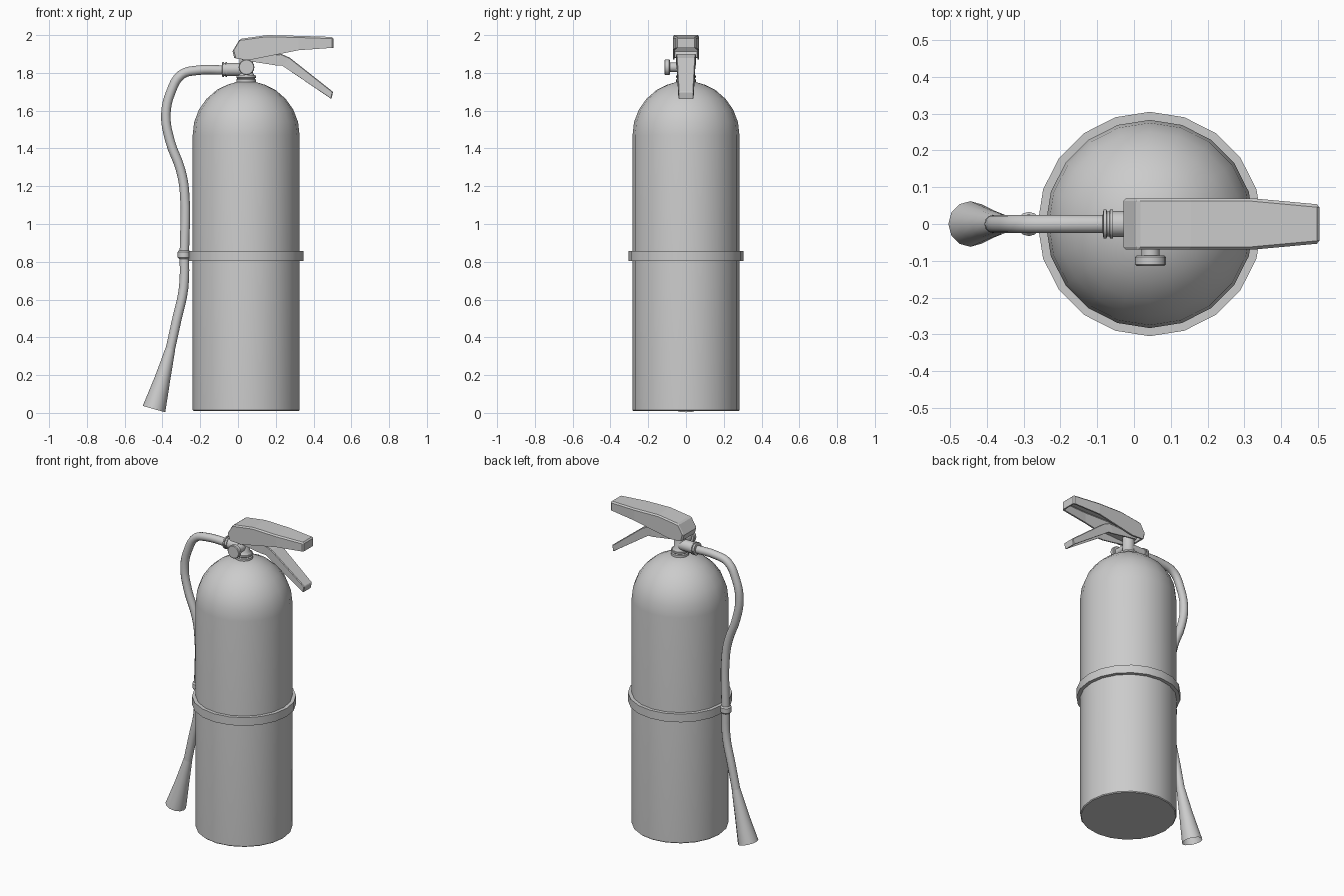
import bpy, bmesh, math
from mathutils import Vector, Matrix

if "Cube" in bpy.data.objects:
    bpy.data.objects.remove(bpy.data.objects["Cube"])

CX = 0.043  # axis of the tank


def finish(name, bm, angle=35):
    bmesh.ops.recalc_face_normals(bm, faces=bm.faces)
    me = bpy.data.meshes.new(name)
    bm.to_mesh(me)
    bm.free()
    ob = bpy.data.objects.new(name, me)
    bpy.context.collection.objects.link(ob)
    smooth(ob, angle)
    return ob


def smooth(ob, angle=35):
    bpy.ops.object.select_all(action='DESELECT')
    ob.select_set(True)
    bpy.context.view_layer.objects.active = ob
    bpy.ops.object.shade_smooth_by_angle(angle=math.radians(angle))


def lathe(name, profile, origin, axis=(0, 0, 1), sides=20, closed=False):
    """Revolve (radius, height) points about an axis; ends are capped unless closed."""
    bm = bmesh.new()
    rot = Vector((0, 0, 1)).rotation_difference(Vector(axis)).to_matrix().to_4x4()
    mat = Matrix.Translation(origin) @ rot
    rings = []
    for r, h in profile:
        rings.append([bm.verts.new(mat @ Vector((r * math.sin(math.tau * i / sides),
                                                 r * math.cos(math.tau * i / sides), h)))
                      for i in range(sides)])
    pairs = list(zip(rings, rings[1:]))
    if closed:
        pairs.append((rings[-1], rings[0]))
    else:
        bm.faces.new(rings[0])
        bm.faces.new(rings[-1])
    for a, b in pairs:
        for i in range(sides):
            j = (i + 1) % sides
            bm.faces.new((a[i], a[j], b[j], b[i]))
    return finish(name, bm)


def tube(name, points, steps=4):
    """Smooth tube through (x, z, radius) points in the y = 0 plane, open ends."""
    cu = bpy.data.curves.new(name, 'CURVE')
    cu.dimensions = '3D'
    cu.bevel_depth = 1.0
    cu.bevel_resolution = 4
    cu.resolution_u = steps
    sp = cu.splines.new('BEZIER')
    sp.bezier_points.add(len(points) - 1)
    for p, (x, z, r) in zip(sp.bezier_points, points):
        p.co = (x, 0, z)
        p.radius = r
        p.handle_left_type = p.handle_right_type = 'AUTO'
    ob = bpy.data.objects.new(name, cu)
    bpy.context.collection.objects.link(ob)
    bpy.ops.object.select_all(action='DESELECT')
    ob.select_set(True)
    bpy.context.view_layer.objects.active = ob
    bpy.ops.object.convert(target='MESH')
    smooth(bpy.context.view_layer.objects.active, 50)


def channel(name, stations, bevel, thick):
    """Pressed-metal channel, open underneath: (bottom xz, top xz, half width)."""
    bm = bmesh.new()
    rows = []
    for (bx, bz), (tx, tz), w in stations:
        rows.append([bm.verts.new(c) for c in
                     ((bx, -w, bz), (tx, -w, tz), (tx, w, tz), (bx, w, bz))])
    for a, b in zip(rows, rows[1:]):
        for i in range(3):
            bm.faces.new((a[i], a[i + 1], b[i + 1], b[i]))
    bm.faces.new(rows[0])
    bm.faces.new(rows[-1])
    bmesh.ops.recalc_face_normals(bm, faces=bm.faces)
    # make sure the top points up so the wall thickens inwards
    bm.normal_update()
    if max(bm.faces, key=lambda f: f.calc_center_median().z).normal.z < 0:
        bmesh.ops.reverse_faces(bm, faces=bm.faces)
    me = bpy.data.meshes.new(name)
    bm.to_mesh(me)
    bm.free()
    ob = bpy.data.objects.new(name, me)
    bpy.context.collection.objects.link(ob)
    bv = ob.modifiers.new("edge_round", 'BEVEL')
    bv.width = bevel
    bv.segments = 1
    bv.angle_limit = math.radians(50)
    so = ob.modifiers.new("wall", 'SOLIDIFY')
    so.thickness = thick
    so.offset = -1


# tank with domed shoulder
lathe("tank", [(0.278, 0.01), (0.283, 0.015), (0.283, 1.47), (0.275, 1.54), (0.25, 1.605),
               (0.21, 1.662), (0.155, 1.71), (0.1, 1.737), (0.05, 1.752)], (CX, 0, 0))

# strap around the tank
lathe("strap", [(0.278, 0.805), (0.305, 0.805), (0.305, 0.858), (0.278, 0.858)],
      (CX, 0, 0), closed=True)

# neck collar and valve body
lathe("neck_collar", [(0.052, 1.74), (0.052, 1.765), (0.046, 1.77), (0.052, 1.775),
                      (0.052, 1.785)], (CX, 0, 0))
lathe("valve_body", [(0.046, 1.785), (0.036, 1.80), (0.036, 1.90)], (CX, 0, 0), sides=16)

# pressure gauge facing the front
lathe("gauge", [(0.025, 0), (0.025, 0.086), (0.038, 0.086), (0.042, 0.09), (0.042, 0.11),
                (0.038, 0.114)], (CX + 0.002, 0, 1.83), (0, -1, 0), 16)

# hose coupling
lathe("hose_coupling", [(0.035, 0), (0.035, 0.10), (0.04, 0.10), (0.04, 0.108), (0.034, 0.11),
                        (0.034, 0.116), (0.04, 0.118), (0.04, 0.126), (0.025, 0.128)],
      (CX, 0, 1.818), (-1, 0, 0), 16)

# hose and discharge nozzle
R = 0.025
tube("hose", [(x, z, R) for x, z in (
    (-0.07, 1.815), (-0.22, 1.813), (-0.30, 1.79), (-0.355, 1.70), (-0.382, 1.58),
    (-0.36, 1.44), (-0.305, 1.29), (-0.284, 1.18), (-0.284, 0.85), (-0.288, 0.66),
    (-0.325, 0.49), (-0.36, 0.33))])
tube("nozzle", [(-0.358, 0.34, 0.026), (-0.40, 0.18, 0.042), (-0.445, 0.02, 0.062)], 2)

# clip holding the hose on the strap
lathe("hose_clip", [(0.026, 0.815), (0.033, 0.823), (0.033, 0.853), (0.026, 0.861)],
      (-0.286, 0, 0), sides=12)

# upper carrying handle and lower lever
channel("upper_handle", [((-0.02, 1.88), (-0.029, 1.915), 0.07),
                         ((0.0, 1.873), (0.01, 1.98), 0.07),
                         ((0.07, 1.87), (0.155, 2.0), 0.07),
                         ((0.32, 1.92), (0.32, 1.996), 0.07),
                         ((0.505, 1.933), (0.505, 1.99), 0.053)], 0.008, 0.01)
channel("lower_lever", [((0.02, 1.868), (0.02, 1.89), 0.052),
                        ((0.20, 1.84), (0.23, 1.90), 0.052),
                        ((0.235, 1.838), (0.275, 1.88), 0.05),
                        ((0.495, 1.663), (0.503, 1.70), 0.04)], 0.004, 0.008)
